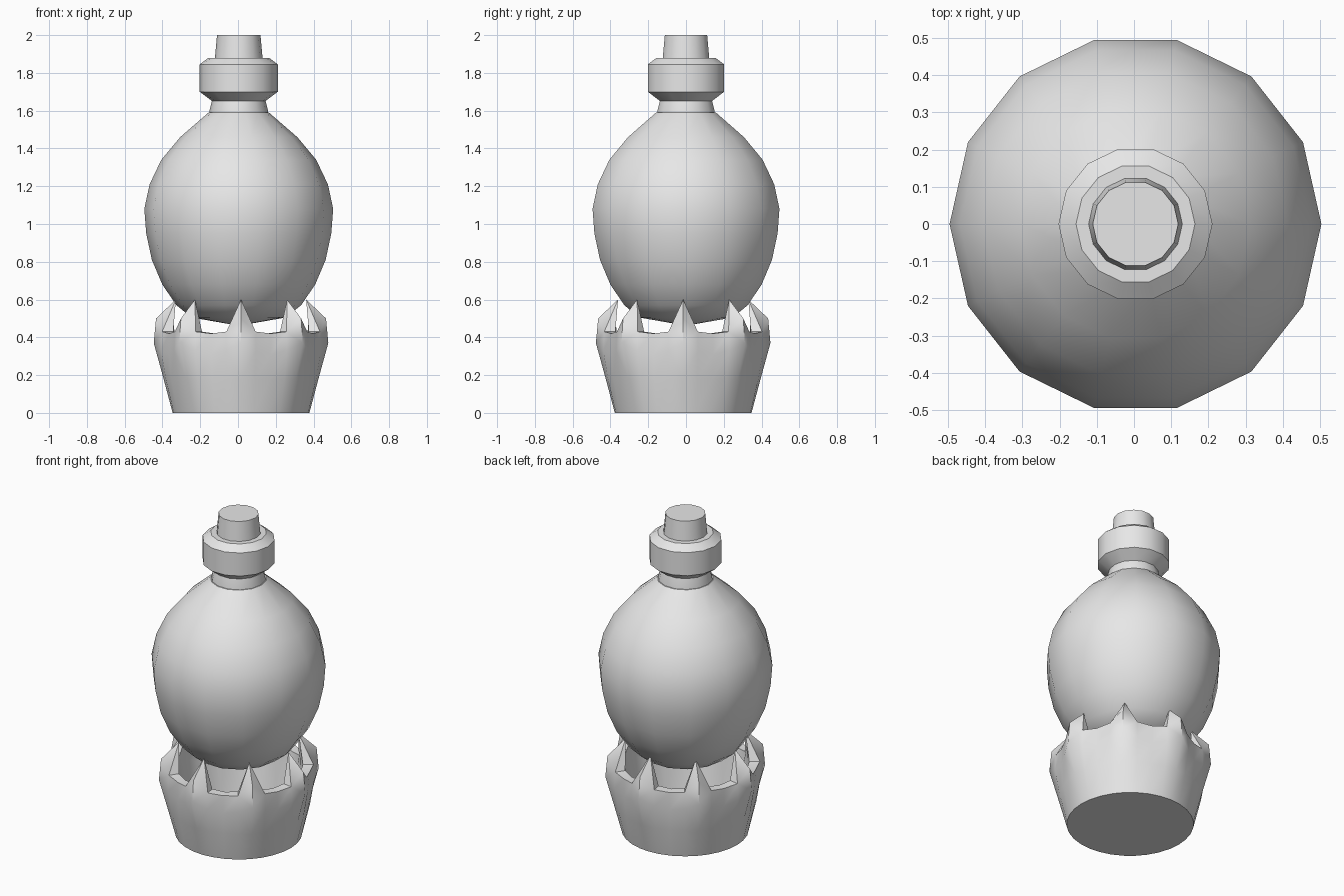
import bpy
import bmesh
from math import cos, sin, radians, tau

cube = bpy.data.objects.get("Cube")
if cube:
    bpy.data.objects.remove(cube, do_unlink=True)

GREY = (0.8, 0.8, 0.8, 1)
grey = bpy.data.materials.new("plain grey")
grey.use_nodes = True
grey.diffuse_color = GREY
grey.node_tree.nodes["Principled BSDF"].inputs["Base Color"].default_value = GREY


def finish(bm, name, location, angle):
    """Turn a bmesh into a named, smooth-shaded object."""
    bmesh.ops.recalc_face_normals(bm, faces=bm.faces)
    mesh = bpy.data.meshes.new(name)
    bm.to_mesh(mesh)
    bm.free()
    mesh.materials.append(grey)
    obj = bpy.data.objects.new(name, mesh)
    bpy.context.collection.objects.link(obj)
    obj.location = location
    bpy.ops.object.select_all(action="DESELECT")
    obj.select_set(True)
    bpy.context.view_layer.objects.active = obj
    bpy.ops.object.shade_smooth_by_angle(angle=radians(angle))
    return obj


def lathe(name, profile, sides=14):
    """Revolve (radius, height) points and cap both ends."""
    bm = bmesh.new()
    rings = [[bm.verts.new((r * cos(tau * i / sides), r * sin(tau * i / sides), z))
              for i in range(sides)] for r, z in profile]
    for low, high in zip(rings, rings[1:]):
        for i in range(sides):
            j = (i + 1) % sides
            bm.faces.new((low[i], low[j], high[j], high[i]))
    bm.faces.new(rings[0])
    bm.faces.new(rings[-1])
    return finish(bm, name, (0.004, 0, 0), 32)


# Round flask body, neck, collar and stopper
flask = lathe("flask_body", [
    (0.02, 0.465), (0.25, 0.505), (0.33, 0.57), (0.405, 0.68), (0.46, 0.81),
    (0.49, 0.95), (0.5, 1.08), (0.472, 1.21), (0.41, 1.34), (0.31, 1.46),
    (0.16, 1.59)])
flask.scale.y = 1.015
lathe("flask_neck", [(0.158, 1.57), (0.155, 1.6), (0.14, 1.66)])
lathe("collar", [(0.14, 1.65), (0.207, 1.7), (0.207, 1.845), (0.16, 1.88)])
lathe("stopper", [(0.127, 1.87), (0.115, 2.0)])


# Hollow crown stand: (radius, height) columns, outside then inside
CLAW = [(0.362, 0), (0.41, 0.18), (0.462, 0.37), (0.45, 0.5), (0.345, 0.6),
        (0.36, 0.52), (0.35, 0.37), (0.3, 0.08)]
SHOULDER = [(0.362, 0), (0.405, 0.18), (0.43, 0.33), (0.425, 0.43),
            (0.365, 0.43), (0.35, 0.33), (0.3, 0.08)]
VALLEY = [(0.362, 0), (0.4, 0.18), (0.412, 0.31), (0.412, 0.42),
          (0.36, 0.42), (0.345, 0.33), (0.3, 0.08)]
CLAWS = 8

bm = bmesh.new()
columns = []
for n in range(CLAWS):
    for offset, shape in ((-10.5, SHOULDER), (0, CLAW), (10.5, SHOULDER), (22.5, VALLEY)):
        a = tau * n / CLAWS + radians(offset)
        columns.append([bm.verts.new((r * cos(a), r * sin(a), z)) for r, z in shape])

for k, left in enumerate(columns):
    right = columns[(k + 1) % len(columns)]
    if len(left) == len(right):
        for i in range(len(left) - 1):
            bm.faces.new((left[i], right[i], right[i + 1], left[i + 1]))
        continue
    claw, side = (left, right) if len(left) > len(right) else (right, left)
    for i in range(3):                       # outer wall
        bm.faces.new((claw[i], side[i], side[i + 1], claw[i + 1]))
    bm.faces.new((claw[3], side[3], claw[4]))
    bm.faces.new((side[3], side[4], claw[4]))  # cut edge of the point
    bm.faces.new((claw[4], side[4], claw[5]))
    for i in (4, 5):                         # inner wall
        bm.faces.new((claw[i + 1], side[i], side[i + 1], claw[i + 2]))
bm.faces.new([c[0] for c in columns])        # underside
bm.faces.new([c[-1] for c in columns])       # inner floor
finish(bm, "crown_stand", (0.016, -0.015, 0), 40)
